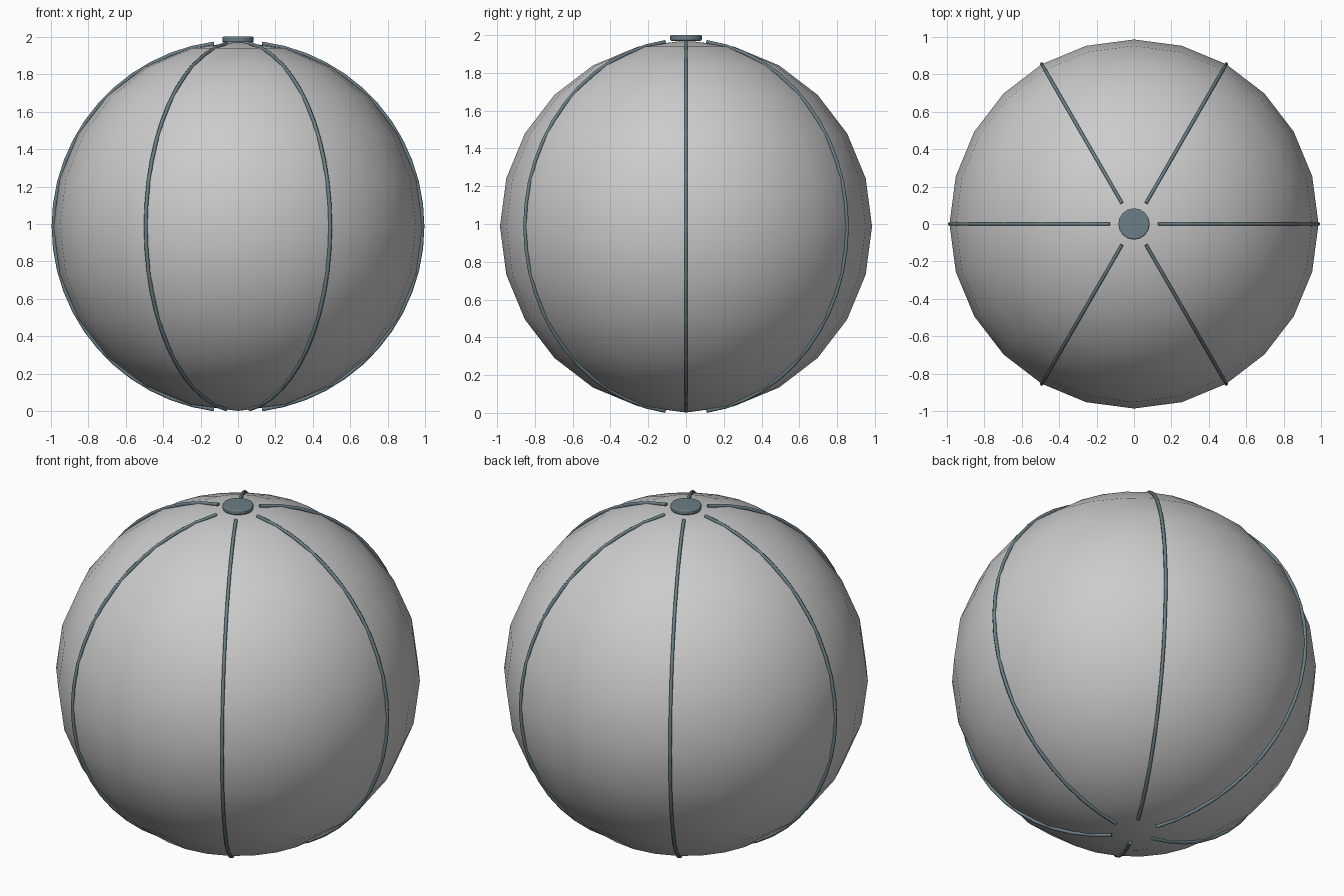
import bpy
import math

if "Cube" in bpy.data.objects:
    bpy.data.objects.remove(bpy.data.objects["Cube"])

R = 0.985      # ball radius
CZ = 0.987     # ball centre height
SEAM_R = 0.01  # piping radius

slate = bpy.data.materials.new("slate_trim")
slate.diffuse_color = (0.15, 0.21, 0.24, 1)
slate.use_nodes = True
slate.node_tree.nodes["Principled BSDF"].inputs["Base Color"].default_value = slate.diffuse_color


def seam_mesh(steps=24, sides=6, end=math.radians(82.5)):
    """Thin tube following one meridian from near pole to near pole."""
    verts, faces = [], []
    for i in range(steps + 1):
        a = -end + 2 * end * i / steps
        for j in range(sides):
            b = 2 * math.pi * j / sides
            d = R + SEAM_R * math.cos(b)
            verts.append((d * math.cos(a), SEAM_R * math.sin(b), d * math.sin(a)))
    for i in range(steps):
        for j in range(sides):
            k = (j + 1) % sides
            faces.append((i * sides + j, i * sides + k,
                          (i + 1) * sides + k, (i + 1) * sides + j))
    faces.append(tuple(reversed(range(sides))))
    faces.append(tuple(range(steps * sides, (steps + 1) * sides)))
    me = bpy.data.meshes.new("seam")
    me.from_pydata(verts, [], faces)
    for p in me.polygons:
        p.use_smooth = len(p.vertices) == 4
    me.materials.append(slate)
    return me


# Ball body
bpy.ops.mesh.primitive_uv_sphere_add(segments=24, ring_count=12, radius=R,
                                     location=(0, 0, CZ))
ball = bpy.context.object
ball.name = "ball"
bpy.ops.object.shade_smooth()

# Six piped seams
seam = seam_mesh()
for n in range(6):
    ob = bpy.data.objects.new(f"seam_{n + 1}", seam)
    ob.location.z = CZ
    ob.rotation_euler.z = math.radians(60 * n)
    bpy.context.collection.objects.link(ob)

# Valve cap on the top pole
bpy.ops.mesh.primitive_cylinder_add(vertices=16, radius=0.084, depth=0.03,
                                    location=(0, 0, 1.985))
cap = bpy.context.object
cap.name = "valve_cap"
cap.data.materials.append(slate)
bevel = cap.modifiers.new("bevel", 'BEVEL')
bevel.width = 0.007
bevel.segments = 2
bevel.limit_method = 'ANGLE'
bevel.angle_limit = math.radians(40)
bpy.ops.object.shade_smooth_by_angle(angle=math.radians(35))
